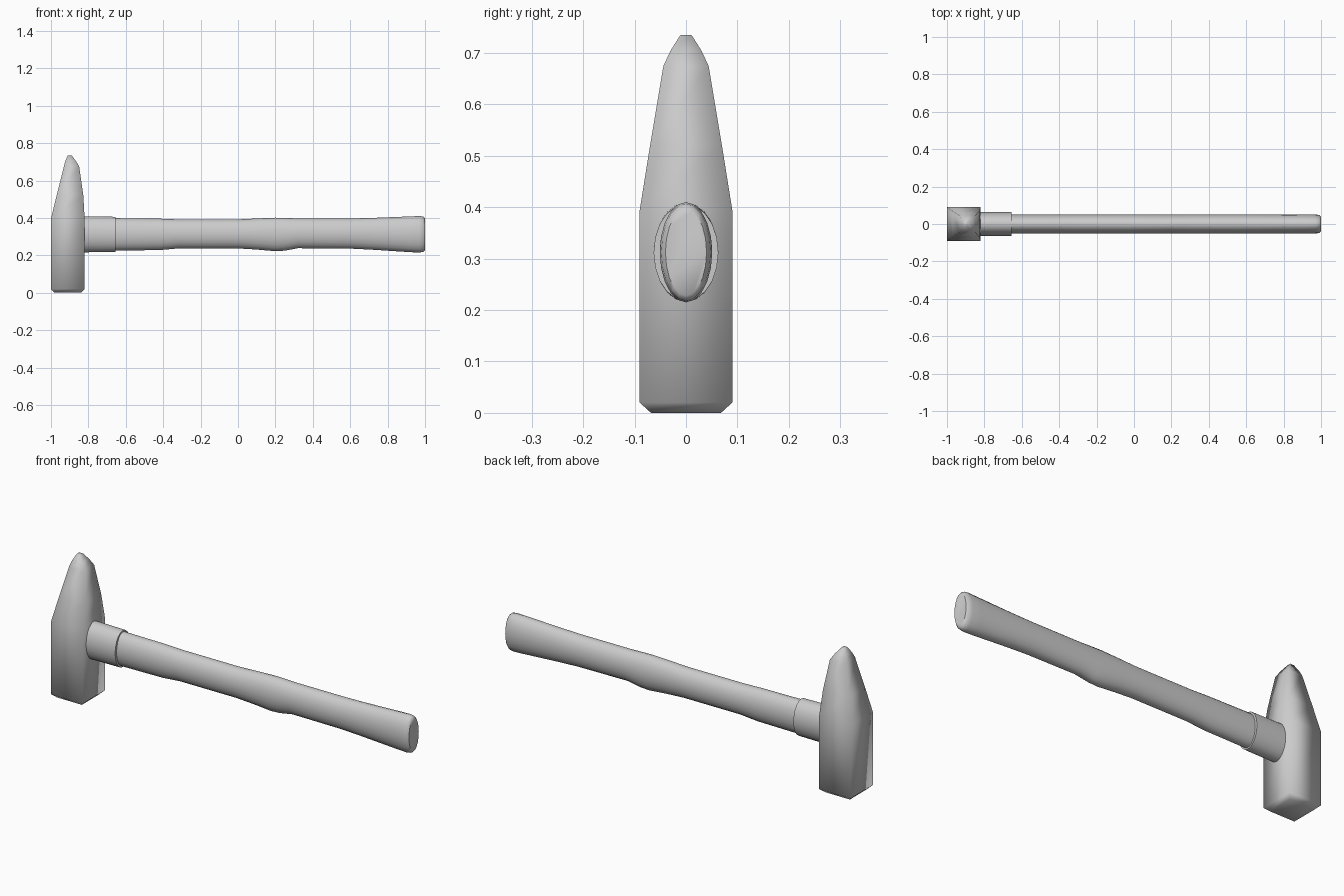
import bpy, bmesh, math

if "Cube" in bpy.data.objects:
    bpy.data.objects.remove(bpy.data.objects["Cube"])


def loft(name, rings, angle):
    """Skin a list of equal-length point rings, cap both ends, smooth shade."""
    bm = bmesh.new()
    loops = [[bm.verts.new(p) for p in ring] for ring in rings]
    n = len(loops[0])
    for a, b in zip(loops, loops[1:]):
        for i in range(n):
            j = (i + 1) % n
            bm.faces.new((a[i], a[j], b[j], b[i]))
    bm.faces.new(loops[0])
    bm.faces.new(loops[-1])
    bmesh.ops.recalc_face_normals(bm, faces=bm.faces)
    mesh = bpy.data.meshes.new(name)
    bm.to_mesh(mesh)
    bm.free()
    obj = bpy.data.objects.new(name, mesh)
    bpy.context.collection.objects.link(obj)
    bpy.ops.object.select_all(action='DESELECT')
    obj.select_set(True)
    bpy.context.view_layer.objects.active = obj
    bpy.ops.object.shade_smooth_by_angle(angle=math.radians(angle))
    return obj


def rectangle(z, x0, x1, hy):
    return [(x0, -hy, z), (x1, -hy, z), (x1, hy, z), (x0, hy, z)]


def ellipse(x, z0, z1, hy, sides=20):
    zc, hz = (z0 + z1) / 2, (z1 - z0) / 2
    return [(x, hy * math.sin(t), zc + hz * math.cos(t))
            for t in (2 * math.pi * i / sides for i in range(sides))]


# Head: square block with bevelled striking face, tapering to a blunt peen
head_sections = [
    (0.0, -0.98, -0.84, 0.068), (0.02, -1.0, -0.82, 0.09),
    (0.395, -1.0, -0.82, 0.09), (0.52, -0.97, -0.827, 0.07),
    (0.675, -0.931, -0.849, 0.044), (0.705, -0.923, -0.867, 0.03),
    (0.735, -0.91, -0.89, 0.011),
]
loft("head", [rectangle(*s) for s in head_sections], 100)

# Collar: oval sleeve between head and handle
loft("collar", [ellipse(-0.84, 0.216, 0.409, 0.063),
                ellipse(-0.655, 0.218, 0.406, 0.063)], 40)

# Handle: oval grip with a gentle belly and flared butt (x, bottom z, top z)
handle_profile = [
    (-0.70, 0.225, 0.399), (-0.42, 0.228, 0.396), (-0.32, 0.237, 0.392),
    (0.0, 0.237, 0.392), (0.1, 0.231, 0.397), (0.2, 0.222, 0.401),
    (0.25, 0.225, 0.400), (0.32, 0.238, 0.397), (0.6, 0.236, 0.397),
    (0.72, 0.230, 0.400), (0.92, 0.217, 0.408), (0.97, 0.215, 0.410),
]
handle_rings = [ellipse(x, a, b, 0.051) for x, a, b in handle_profile]
handle_rings += [ellipse(0.99, 0.218, 0.407, 0.048), ellipse(1.0, 0.228, 0.397, 0.04)]
loft("handle", handle_rings, 50)
